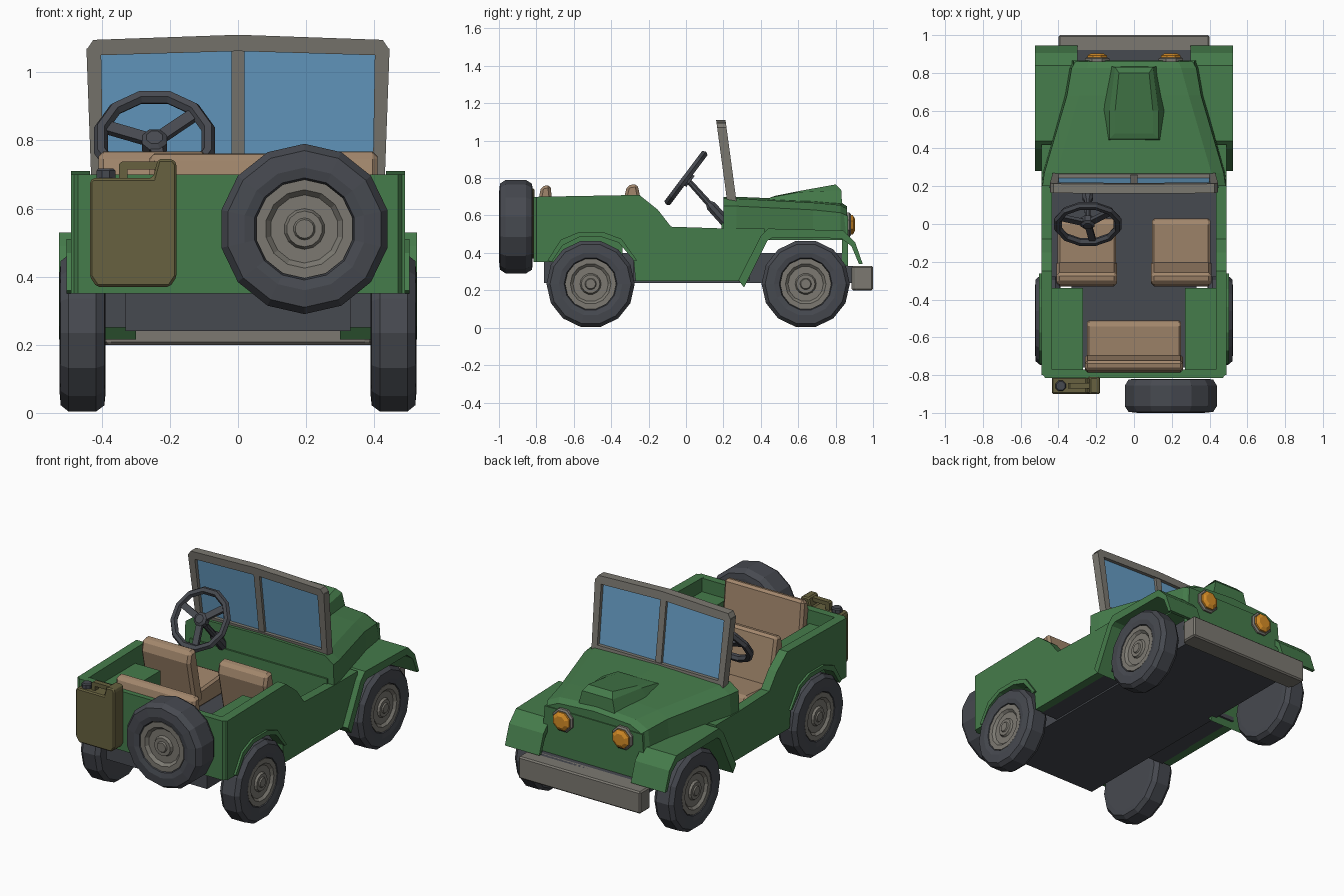
import bpy, bmesh, math
from mathutils import Matrix, Vector

if "Cube" in bpy.data.objects:
    bpy.data.objects.remove(bpy.data.objects["Cube"])


def material(name, rgb):
    m = bpy.data.materials.new(name)
    m.diffuse_color = (*rgb, 1)
    m.use_nodes = True
    m.node_tree.nodes["Principled BSDF"].inputs["Base Color"].default_value = m.diffuse_color
    return m


GREEN = material("body green", (0.06, 0.2, 0.07))
DARK = material("rubber dark grey", (0.062, 0.067, 0.08))
GREY = material("warm grey metal", (0.2, 0.19, 0.165))
TAN = material("seat tan", (0.36, 0.24, 0.15))
OLIVE = material("can olive", (0.135, 0.12, 0.05))
GLASS = material("window blue", (0.135, 0.34, 0.56))
ORANGE = material("lamp orange", (0.68, 0.27, 0.02))


def loft(name, rings, mat, mirror=False, bevel=0, closed=False, xf=None):
    """Skin a series of equal-length closed rings."""
    bm = bmesh.new()
    vs = [[bm.verts.new(xf @ Vector(p) if xf else p) for p in r] for r in rings]
    n = len(vs[0])
    pairs = list(zip(vs, vs[1:])) + ([(vs[-1], vs[0])] if closed else [])
    for a, b in pairs:
        for i in range(n):
            j = (i + 1) % n
            bm.faces.new((a[i], a[j], b[j], b[i]))
    if not closed:
        bm.faces.new(vs[0])
        bm.faces.new(vs[-1])
    bmesh.ops.recalc_face_normals(bm, faces=bm.faces)
    me = bpy.data.meshes.new(name)
    bm.to_mesh(me)
    bm.free()
    me.materials.append(mat)
    ob = bpy.data.objects.new(name, me)
    bpy.context.collection.objects.link(ob)
    if mirror:
        m = ob.modifiers.new("mirror", 'MIRROR')
        m.use_mirror_merge = False
    if bevel:
        b = ob.modifiers.new("bevel", 'BEVEL')
        b.width, b.segments, b.limit_method = bevel, 1, 'ANGLE'
    return ob


def prism(name, poly, axis, a, b, mat, lean=None, **kw):
    """Extrude a 2D outline along an axis; lean shears y by height."""
    def pt(p, t):
        x, y, z = {'x': (t, *p), 'y': (p[0], t, p[1]), 'z': (*p, t)}[axis]
        return (x, y + (lean(z) if lean else 0), z)
    return loft(name, [[pt(p, t) for p in poly] for t in (a, b)], mat, **kw)


def box(name, x, y, z, mat, **kw):
    poly = [(x[0], y[0]), (x[1], y[0]), (x[1], y[1]), (x[0], y[1])]
    return prism(name, poly, 'z', z[0], z[1], mat, **kw)


def lathe(name, profile, n, mat, xf, **kw):
    rings = [[(r * math.cos((i + .5) * math.tau / n), r * math.sin((i + .5) * math.tau / n), t)
              for i in range(n)] for r, t in profile]
    return loft(name, rings, mat, xf=xf, **kw)


def place(loc, angle, axis):
    return Matrix.Translation(loc) @ Matrix.Rotation(angle, 4, axis)


# Wheels
def wheel(name, R, w, xf, mirror):
    lathe(name + "_tyre", [(R * .8, -w * .5), (R * .92, -w * .48), (R, -w * .3), (R, w * .3),
                           (R * .92, w * .47), (R * .72, w * .5), (R * .6, w * .46), (R * .57, w * .3)],
          14, DARK, xf, mirror=mirror)
    lathe(name + "_hub", [(R * .58, w * .2), (R * .58, w * .44), (R * .46, w * .44), (R * .4, w * .34),
                          (R * .24, w * .34), (R * .21, w * .43), (R * .13, w * .43), (R * .11, w * .48),
                          (R * .05, w * .48)], 14, GREY, xf, mirror=mirror)


for label, y in (("front_wheel", .64), ("rear_wheel", -.51)):
    wheel(label, .236, .135, place((.457, y, .234), math.pi / 2, 'Y'), True)
wheel("spare_wheel", .25, .18, place((.195, -.91, .54), math.pi / 2, 'X'), False)

# Chassis and floor
box("chassis", (-.33, .33), (-.76, .86), (.24, .4), DARK)
box("floor_side", (.32, .44), (-.28, .34), (.25, .4), DARK, mirror=True)
box("front_crossmember", (-.33, .33), (.84, .92), (.24, .33), DARK)
prism("bumper", [(-.4, .91), (-.38, .885), (.38, .885), (.4, .91), (.4, 1), (-.4, 1)],
      'z', .2, .33, GREY, bevel=.008)

# Tub sides with rear wheel arch
arch = [(-.28, .36), (-.36, .455), (-.45, .485), (-.57, .485), (-.66, .44), (-.72, .35)]
prism("body_side", [(-.8, .35), (-.8, .7), (-.25, .71), (-.15, .63), (-.08, .54), (.22, .53),
                    (.42, .53), (.42, .48), (.31, .25), (-.27, .25)] + arch,
      'x', .435, .49, GREEN, mirror=True)
lip = [(-.74, .36), (-.67, .47), (-.575, .51), (-.44, .51), (-.345, .475), (-.262, .36)]
prism("rear_arch_lip", arch + lip, 'x', .44, .503, GREEN, mirror=True)
prism("tailgate", [(-.49, -.79), (-.47, -.815), (.47, -.815), (.49, -.79), (.49, -.77), (-.49, -.77)],
      'z', .35, .7, GREEN)
box("wheel_box", (.27, .44), (-.78, -.34), (.485, .62), GREEN, mirror=True)
box("wheel_box_wall", (.27, .38), (-.78, -.34), (.35, .49), GREEN, mirror=True)
box("firewall", (-.45, .45), (.19, .25), (.38, .56), GREEN)


# Hood and grille
def hood_ring(y, xb, zb, xs, zs, xt, zt, zc):
    half = [(xb, zb), (xs, zs), (xt, zt)]
    return [(-x, y, z) for x, z in half] + [(0, y, zc)] + [(x, y, z) for x, z in reversed(half)]


loft("hood", [hood_ring(.2, .49, .47, .485, .65, .43, .69, .70),
              hood_ring(.27, .485, .47, .475, .65, .41, .69, .70),
              hood_ring(.68, .37, .47, .355, .63, .29, .668, .683),
              hood_ring(.825, .345, .47, .33, .615, .25, .655, .672),
              hood_ring(.86, .33, .47, .31, .6, .235, .635, .65)], GREEN)
prism("grille_panel", [(-.34, .33), (.34, .33), (.32, .6), (-.32, .6)], 'y', .835, .866, GREEN)
loft("hood_scoop", [[(-.14, .44, .68), (-.165, .6, .67), (-.12, .835, .65),
                     (.12, .835, .65), (.165, .6, .67), (.14, .44, .68)],
                    [(-.13, .45, .696), (-.13, .6, .724), (-.1, .83, .735),
                     (.1, .83, .735), (.13, .6, .724), (.13, .45, .696)],
                    [(-.1, .48, .706), (-.1, .6, .73), (-.08, .8, .766),
                     (.08, .8, .766), (.1, .6, .73), (.1, .48, .706)]], GREEN)

# Front fenders
prism("front_fender", [(.28, .255), (.4, .49), (.44, .53), (.84, .52), (.905, .455), (.945, .34),
                       (.925, .34), (.885, .435), (.83, .478), (.46, .48), (.435, .465), (.31, .215)],
      'x', .3, .525, GREEN, mirror=True)

# Headlamps
lamp = place((.195, .86, .55), -math.pi / 2, 'X')
lathe("lamp_rim", [(.07, -.02), (.07, .015), (.06, .022)], 8, GREY, lamp, mirror=True)
lathe("lamp_lens", [(.056, 0), (.056, .032), (.035, .043)], 8, ORANGE, lamp, mirror=True)


# Windscreen, leaning back
def lean(z):
    return .247 - (z - .66) * .135


prism("windscreen_side", [(.395, .66), (.43, .66), (.445, 1.07), (.402, 1.07)], 'y', -.025, .025,
      GREY, lean, mirror=True)
prism("windscreen_top", [(-.445, 1.065), (-.425, 1.095), (0, 1.11), (.425, 1.095), (.445, 1.065),
                         (.4, 1.05), (0, 1.062), (-.4, 1.05)], 'y', -.025, .025, GREY, lean)
prism("windscreen_base", [(-.42, .66), (.42, .66), (.42, .71), (-.42, .71)], 'y', -.025, .025, GREY, lean)
prism("windscreen_post", [(-.019, .68), (.019, .68), (.019, 1.08), (-.019, 1.08)], 'y', -.02, .02, GREY, lean)
prism("windscreen_glass", [(-.41, .69), (.41, .69), (.41, 1.065), (-.41, 1.065)], 'y', -.004, .004, GLASS, lean)

# Steering wheel and column
hub = place((-.245, 0, .8), math.radians(53), 'X')
rim = [(.163 + .021 * math.cos(a), .021 * math.sin(a)) for a in (i * math.tau / 6 for i in range(6))]
lathe("steering_rim", rim, 12, DARK, hub, closed=True)
lathe("steering_hub", [(.04, -.03), (.04, .005), (.025, .015)], 8, DARK, hub)
for a in (40, 160, 280):
    box("steering_spoke", (.02, .155), (-.018, .018), (-.014, .006), DARK,
        xf=hub @ Matrix.Rotation(math.radians(a), 4, 'Z'))
lathe("steering_column", [(.016, 0), (.018, -.18), (.03, -.2), (.03, -.34)], 8, DARK,
      place((-.245, 0, .8), math.radians(42), 'X'))


# Seats: cushion and leaning backrest
def seat(name, x0, x1, y, mirror):
    prism(name + "_cushion", [(y, .4), (y, .5), (y - .02, .52), (y - .27, .5), (y - .27, .4)],
          'x', x0, x1, TAN, mirror=mirror, bevel=.012)
    prism(name + "_back", [(y - .22, .44), (y - .29, .77), (y - .345, .76), (y - .36, .7), (y - .3, .42)],
          'x', x0 - .005, x1 + .005, TAN, mirror=mirror, bevel=.015)


seat("front_seat", .095, .405, .03, True)
prism("rear_seat_cushion", [(-.51, .4), (-.51, .5), (-.53, .52), (-.75, .5), (-.75, .4)],
      'x', -.25, .25, TAN, bevel=.012)
prism("rear_seat_back", [(-.69, .44), (-.725, .765), (-.775, .755), (-.785, .7), (-.75, .42)],
      'x', -.26, .26, TAN, bevel=.015)

# Fuel can on the tailgate
prism("fuel_can", [(-.435, .4), (-.415, .37), (-.2, .37), (-.18, .4), (-.18, .73), (-.19, .745),
                   (-.235, .745), (-.25, .69), (-.425, .69), (-.435, .68)], 'y', -.9, -.81, OLIVE, bevel=.01)
prism("can_handle", [(-.35, .68), (-.35, .73), (-.34, .738), (-.22, .738), (-.22, .715), (-.325, .715),
                     (-.325, .68)], 'y', -.872, -.842, OLIVE)
lathe("can_cap", [(.03, -.02), (.03, .018), (.024, .024)], 8, DARK, Matrix.Translation((-.388, -.857, .693)))
